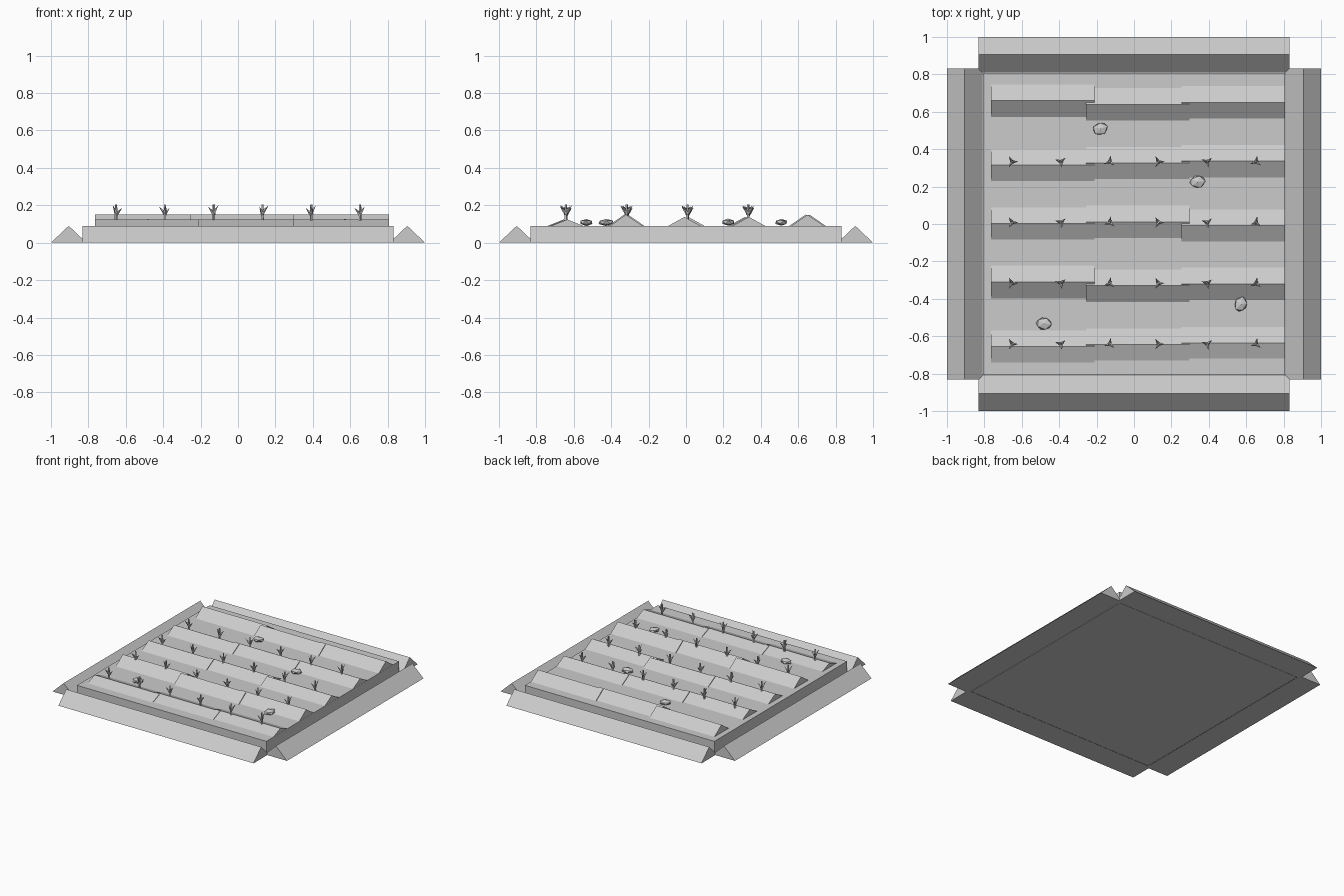
import bpy, bmesh, math, random
from mathutils import Matrix, Vector

if "Cube" in bpy.data.objects:
    bpy.data.objects.remove(bpy.data.objects["Cube"])

random.seed(4)


def finish(name, bm):
    bmesh.ops.recalc_face_normals(bm, faces=bm.faces)
    me = bpy.data.meshes.new(name)
    bm.to_mesh(me)
    bm.free()
    ob = bpy.data.objects.new(name, me)
    bpy.context.collection.objects.link(ob)
    return ob


def ridge(name, length, half, z0, z1, loc, turn=0):
    """Triangular prism running along x."""
    bm = bmesh.new()
    ends = []
    for x in (-length / 2, length / 2):
        ends.append([bm.verts.new(p) for p in ((x, -half, z0), (x, half, z0), (x, 0, z1))])
    a, b = ends
    bm.faces.new(a)
    bm.faces.new(b)
    for i in range(3):
        j = (i + 1) % 3
        bm.faces.new((a[i], a[j], b[j], b[i]))
    ob = finish(name, bm)
    ob.location = (loc[0], loc[1], 0)
    ob.rotation_euler.z = turn
    return ob


# soil bed
bm = bmesh.new()
bmesh.ops.create_cube(bm, size=1, matrix=Matrix.Translation((0, 0, 0.045))
                      @ Matrix.Diagonal((1.616, 1.616, 0.09, 1)))
finish("soil_bed", bm)

# sloped banks on the four sides
for i, side in enumerate(("right", "back", "left", "front")):
    a = i * math.pi / 2
    ridge(side + "_bank", 1.664, 0.095, 0, 0.09,
          (0.905 * math.cos(a), 0.905 * math.sin(a)), a + math.pi / 2)

# furrow mounds: ridge height and the y of three overlapping segments per row
rows = [(0.124, (-0.655, -0.645, -0.635)),
        (0.15, (-0.31, -0.33, -0.32)),
        (0.138, (0.003, 0.012, -0.008)),
        (0.138, (0.315, 0.326, 0.336)),
        (0.15, (0.66, 0.64, 0.65))]
for r, (top, ys) in enumerate(rows):
    for s, y in enumerate(ys):
        ridge(f"mound_{r + 1}_{s + 1}", 0.554, 0.09, 0.088, top,
              (-0.488 + 0.509 * s, y))


# seedlings: a stem with tilted pointed leaves
def seedling(name, loc, turn):
    bm = bmesh.new()
    bmesh.ops.create_cone(bm, cap_ends=True, segments=4, radius1=0.008, radius2=0.006,
                          depth=0.085, matrix=Matrix.Translation((0, 0, 0.0425)))
    for k in range(3):
        m = (Matrix.Rotation(k * 2 * math.pi / 3, 4, 'Z')
             @ Matrix.Translation((0.016, 0, 0.048 + 0.006 * k))
             @ Matrix.Rotation(math.radians(42), 4, 'Y'))
        bmesh.ops.create_cone(bm, cap_ends=True, segments=4, radius1=0.011, radius2=0,
                              depth=0.05, matrix=m)
    ob = finish(name, bm)
    ob.location = loc
    ob.rotation_euler.z = turn


for r, y in enumerate((-0.642, -0.317, 0.008, 0.333)):
    for c in range(6):
        seedling(f"seedling_{r + 1}_{c + 1}", (-0.652 + 0.261 * c, y, 0.12), c * 0.7)

# loose stones
for i, (x, y, a) in enumerate([(-0.18, 0.51, 0.3), (0.34, 0.225, 0.1),
                               (0.572, -0.428, 1.3), (-0.482, -0.532, -0.1)]):
    bm = bmesh.new()
    bmesh.ops.create_icosphere(bm, subdivisions=1, radius=1)
    for v in bm.verts:
        v.co *= random.uniform(0.9, 1.08)
        v.co = Vector((v.co.x * 0.045, v.co.y * 0.036, v.co.z * 0.019))
    ob = finish(f"stone_{i + 1}", bm)
    ob.location = (x, y, 0.109)
    ob.rotation_euler.z = a
